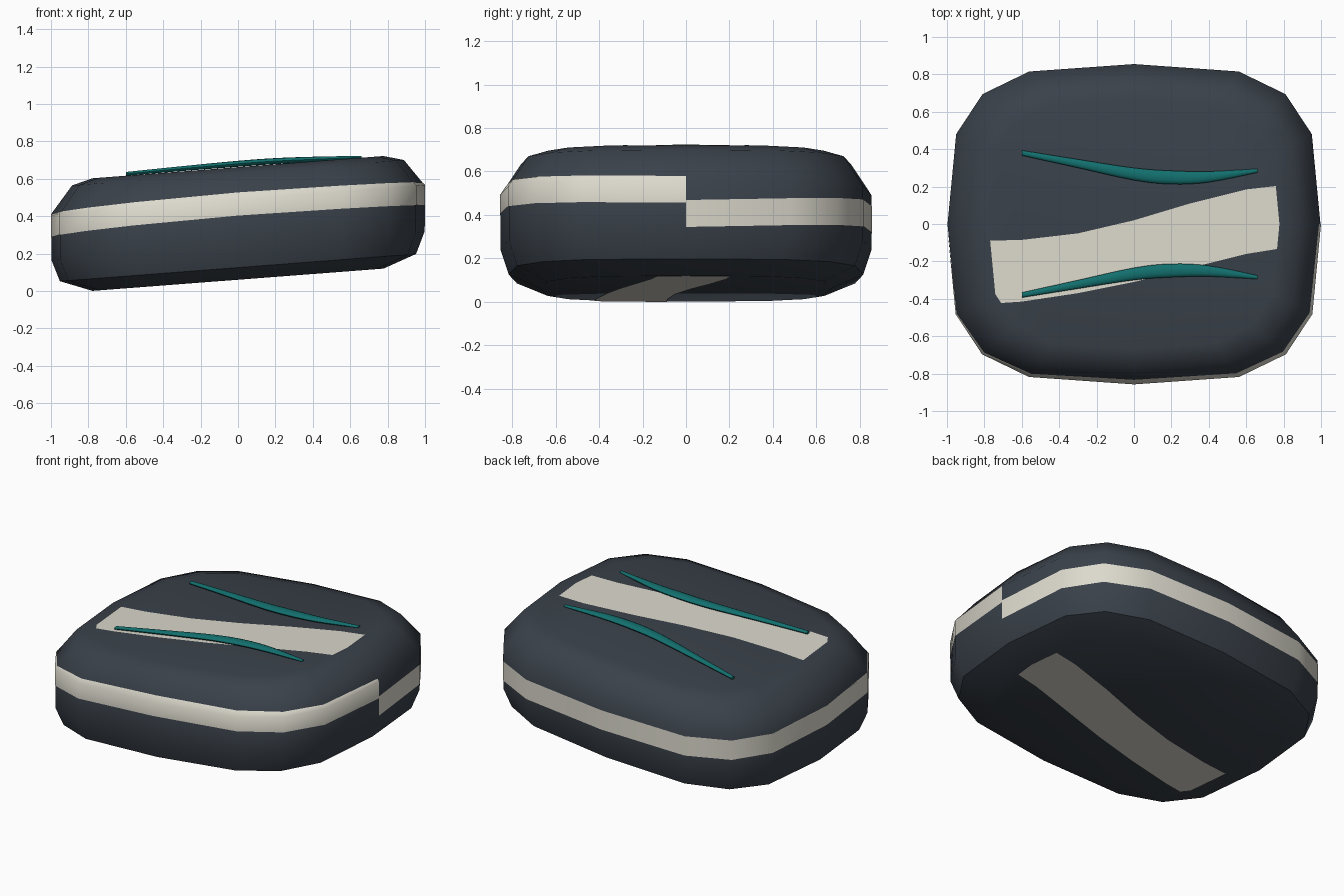
import bpy, bmesh, math
from mathutils import Vector

cube = bpy.data.objects.get("Cube")
if cube:
    bpy.data.objects.remove(cube)

SIDES, POWER = 16, 0.6
SLOPE, MID_Z = 0.0765, 0.36
RX, RY = 0.997, 0.855
# Side profile, bottom to top: (footprint scale, height from the middle)
PROFILE = [(0.78, -0.30), (0.955, -0.235), (1, -0.12), (1, 0.13), (0.89, 0.272), (0.78, 0.302)]
BOTTOM, TOP = PROFILE[0][1], PROFILE[-1][1]


def material(name, rgb):
    m = bpy.data.materials.new(name)
    m.use_nodes = True
    m.diffuse_color = (*rgb, 1)
    m.node_tree.nodes["Principled BSDF"].inputs["Base Color"].default_value = (*rgb, 1)
    return m


SLATE = material("slate", (0.042, 0.053, 0.068))
IVORY = material("ivory", (0.72, 0.70, 0.61))
TEAL = material("teal", (0.006, 0.16, 0.155))


def lerp_table(table, t):
    """Piecewise linear lookup in a list of (t, value)."""
    for (a, va), (b, vb) in zip(table, table[1:]):
        if t <= b:
            return va + (vb - va) * max(0, t - a) / (b - a)
    return table[-1][1]


def rounded(turn, scale, z):
    """Point on the rounded-square footprint at a fraction of a turn."""
    a = turn * math.tau
    c, s = round(math.cos(a), 6), round(math.sin(a), 6)
    return Vector((math.copysign(abs(c) ** POWER, c) * RX * scale,
                   math.copysign(abs(s) ** POWER, s) * RY * scale, z))


def loft(bm, rings, closed):
    """Skin a list of point rings with quads."""
    rows = [[bm.verts.new(p) for p in ring] for ring in rings]
    for low, high in zip(rows, rows[1:]):
        n = len(low)
        for i in range(n if closed else n - 1):
            j = (i + 1) % n
            bm.faces.new((low[i], low[j], high[j], high[i]))
    return rows


def finish(bm, name, mat, smooth=True):
    """Lean the part along the slope and make it an object."""
    for v in bm.verts:
        v.co.z += MID_Z + SLOPE * v.co.x
    mesh = bpy.data.meshes.new(name)
    bm.to_mesh(mesh)
    bm.free()
    mesh.materials.append(mat)
    obj = bpy.data.objects.new(name, mesh)
    bpy.context.collection.objects.link(obj)
    if smooth:
        bpy.ops.object.select_all(action='DESELECT')
        obj.select_set(True)
        bpy.context.view_layer.objects.active = obj
        bpy.ops.object.shade_smooth_by_angle(angle=math.radians(40))
    return obj


# Cushion-shaped body
bm = bmesh.new()
rows = loft(bm, [[rounded(i / SIDES, s, z) for i in range(SIDES)] for s, z in PROFILE], True)
bm.faces.new(rows[-1])
bm.faces.new(rows[0][::-1])
bmesh.ops.recalc_face_normals(bm, faces=bm.faces)
finish(bm, "body", SLATE)

# Side band climbing once around the wall, with a step where its ends meet
CLIMB = [(0, -0.03), (0.25, 0.018), (0.5, 0.065), (0.75, 0.105), (1, 0.082)]
SCALE_AT = [(z, s) for s, z in PROFILE]
WALL_TOP = PROFILE[3][1]
bm = bmesh.new()
rings = [[], [], []]
for i in range(SIDES + 1):
    turn = i / SIDES
    mid = lerp_table(CLIMB, turn)
    low, high = mid - 0.062, mid + 0.062
    for ring, z in zip(rings, (low, min(WALL_TOP, high - 0.01), high)):
        ring.append(rounded(turn, lerp_table(SCALE_AT, z) + 0.003, z))
loft(bm, rings, False)
finish(bm, "side_band", IVORY)

# Wavy stripe on the top and bottom faces, trimmed to the flat cap
XS = (-0.82, -0.6, -0.3, 0, 0.3, 0.6, 0.82)
LOWER = (-0.43, -0.415, -0.37, -0.31, -0.235, -0.16, -0.125)
UPPER = (-0.09, -0.085, -0.05, 0.02, 0.11, 0.185, 0.21)


def stripe(name, z, up):
    bm = bmesh.new()
    edges = [[Vector((x, y, z)) for x, y in zip(XS, ys)] for ys in (LOWER, UPPER)]
    loft(bm, edges if up else edges[::-1], False)
    for i in range(SIDES):
        p, q = (rounded(k / SIDES, 0.78, z) for k in (i, i + 1))
        out = (q - p).cross(Vector((0, 0, 1)))
        bmesh.ops.bisect_plane(bm, geom=bm.verts[:] + bm.edges[:] + bm.faces[:],
                               plane_co=p, plane_no=out, clear_outer=True)
    finish(bm, name, IVORY, False)


stripe("top_stripe", TOP + 0.002, True)
stripe("bottom_stripe", BOTTOM - 0.002, False)

# Pair of slim curved blades on top: x, y, half width, lift, half height
BLADE = [(-0.6, 0.38, 0.014, 0.010, 0.010), (-0.3, 0.323, 0.023, 0.015, 0.013),
         (0, 0.267, 0.033, 0.018, 0.016), (0.2, 0.249, 0.036, 0.017, 0.016),
         (0.4, 0.252, 0.029, 0.011, 0.014), (0.66, 0.285, 0.010, 0.002, 0.008)]


def spline(t):
    """Smooth sample through the blade sections."""
    k = min(int(t), len(BLADE) - 2)
    u = t - k
    a, b, c, d = (BLADE[max(0, min(len(BLADE) - 1, k + n))] for n in (-1, 0, 1, 2))
    return [q + 0.5 * u * (r - p + u * (2 * p - 5 * q + 4 * r - s + u * (3 * (q - r) + s - p)))
            for p, q, r, s in zip(a, b, c, d)]


for name, side in (("back_blade", 1), ("front_blade", -1)):
    bm = bmesh.new()
    sections = []
    for i in range(21):
        x, y, w, lift, h = spline(i / 4)
        sections.append([Vector((x, side * y + w * math.cos(k * math.tau / 12),
                                 TOP + lift + h * math.sin(k * math.tau / 12))) for k in range(12)])
    rows = loft(bm, sections, True)
    bm.faces.new(rows[0])
    bm.faces.new(rows[-1])
    bmesh.ops.recalc_face_normals(bm, faces=bm.faces)
    finish(bm, name, TEAL)
